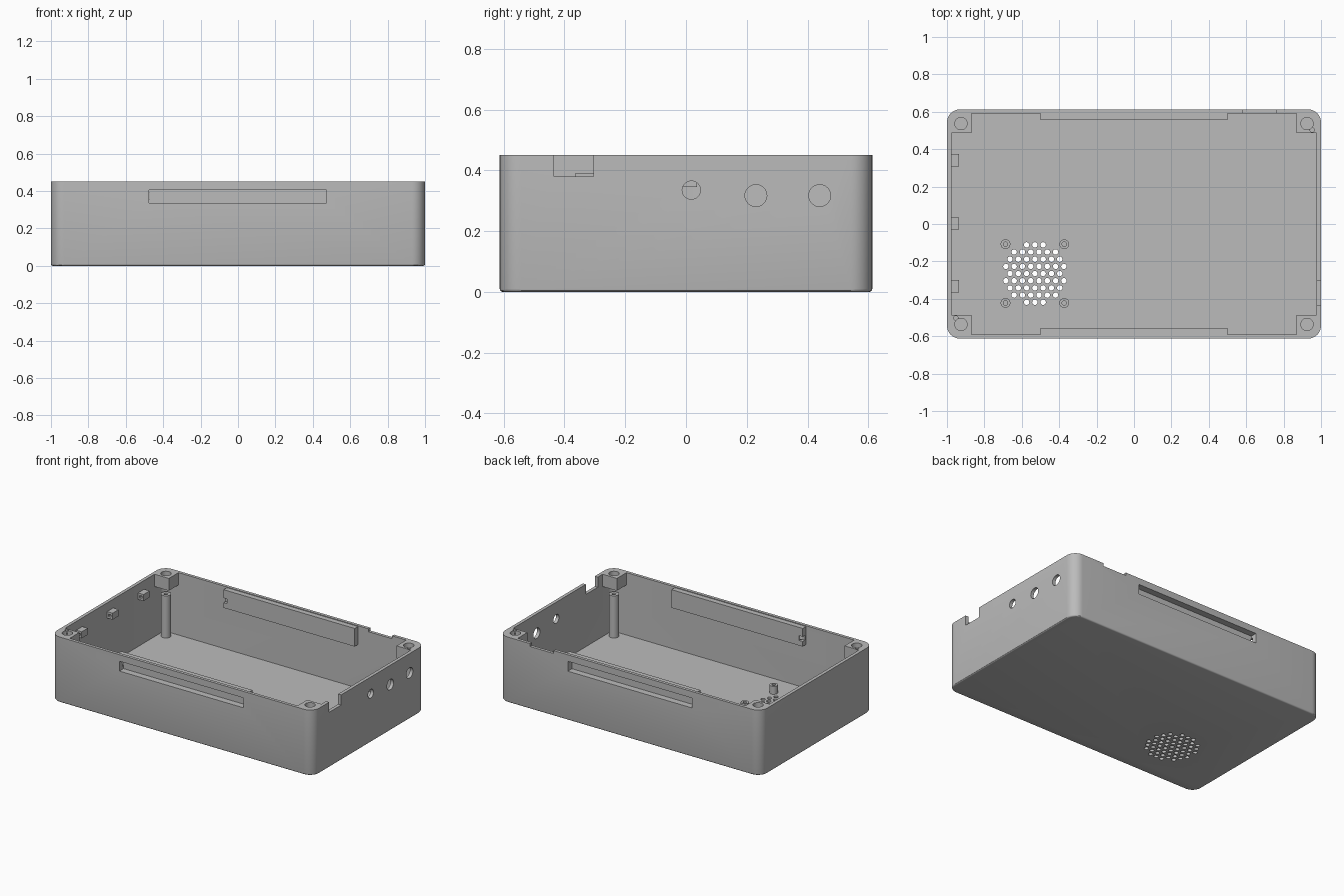
import bpy, bmesh, math
from mathutils import Matrix, Vector

if "Cube" in bpy.data.objects:
    bpy.data.objects.remove(bpy.data.objects["Cube"])

GREY = (0.5, 0.5, 0.5, 1)
mat = bpy.data.materials.new("grey plastic")
mat.use_nodes = True
mat.diffuse_color = GREY
mat.node_tree.nodes["Principled BSDF"].inputs["Base Color"].default_value = GREY

H, W, D = 0.45, 1.0, 0.613      # height, half width, half depth
IX, IY, FLOOR = 0.977, 0.592, 0.02


def make(name, bm):
    bmesh.ops.recalc_face_normals(bm, faces=bm.faces)
    me = bpy.data.meshes.new(name)
    bm.to_mesh(me)
    bm.free()
    me.materials.append(mat)
    ob = bpy.data.objects.new(name, me)
    bpy.context.collection.objects.link(ob)
    return ob


def add_box(bm, lo, hi):
    lo, hi = Vector(lo), Vector(hi)
    m = Matrix.Translation((lo + hi) / 2) @ Matrix.Diagonal((*(hi - lo), 1))
    bmesh.ops.create_cube(bm, size=1, matrix=m)


def add_tube(bm, centre, r, length, axis="Z", n=32):
    rot = Matrix.Rotation(math.pi / 2, 4, "Y") if axis == "X" else Matrix()
    bmesh.ops.create_cone(bm, cap_ends=True, segments=n, radius1=r, radius2=r,
                          depth=length, matrix=Matrix.Translation(centre) @ rot)


def box(name, lo, hi):
    bm = bmesh.new()
    add_box(bm, lo, hi)
    return make(name, bm)


def tube(name, x, y, z0, z1, r):
    bm = bmesh.new()
    add_tube(bm, (x, y, (z0 + z1) / 2), r, z1 - z0)
    return make(name, bm)


def rounded_prism(name, hx, hy, r, z0, z1, bottom=0):
    bm = bmesh.new()
    verts = []
    for k, (sx, sy) in enumerate([(1, 1), (-1, 1), (-1, -1), (1, -1)]):
        for i in range(9):
            a = (k + i / 8) * math.pi / 2
            verts.append(bm.verts.new((sx * (hx - r) + r * math.cos(a),
                                       sy * (hy - r) + r * math.sin(a), z0)))
    base = bm.faces.new(verts)
    ext = bmesh.ops.extrude_face_region(bm, geom=[base])
    top = [v for v in ext["geom"] if isinstance(v, bmesh.types.BMVert)]
    bmesh.ops.translate(bm, verts=top, vec=(0, 0, z1 - z0))
    if bottom:
        edges = [e for e in bm.edges if all(v.co.z < z0 + 1e-5 for v in e.verts)]
        bmesh.ops.bevel(bm, geom=edges, offset=bottom, segments=3, profile=0.5,
                        affect="EDGES")
    return make(name, bm)


def finish(ob, cutters=()):
    """Cut the object, bake the result and shade it."""
    for c in cutters:
        mod = ob.modifiers.new("cut", "BOOLEAN")
        mod.operation, mod.solver, mod.object = "DIFFERENCE", "EXACT", c
    if cutters:
        dg = bpy.context.evaluated_depsgraph_get()
        me = bpy.data.meshes.new_from_object(ob.evaluated_get(dg))
        ob.modifiers.clear()
        ob.data = me
        for c in cutters:
            bpy.data.objects.remove(c)
    bpy.ops.object.select_all(action="DESELECT")
    ob.select_set(True)
    bpy.context.view_layer.objects.active = ob
    bpy.ops.object.shade_smooth_by_angle(angle=math.radians(30))


def slot_cutter(s):
    y = sorted((s * 0.568, s * 0.7))
    return box("slot_cutter", (-0.475, y[0], 0.337), (0.472, y[1], 0.405))


# Case shell with cavity, long slots, port holes, rim notches and speaker grille
shell = rounded_prism("case_shell", W, D, 0.07, 0, H, bottom=0.01)
cavity = rounded_prism("cavity_cutter", IX, IY, 0.047, FLOOR, H + 0.1)
notches = bmesh.new()
add_box(notches, (0.9, -0.435, 0.38), (1.1, -0.305, 0.6))
add_box(notches, (0.58, 0.57, 0.43), (0.76, 0.7, 0.6))
ports = bmesh.new()
for y, z, r in [(0.0175, 0.335, 0.03), (0.23, 0.317, 0.036), (0.44, 0.317, 0.036)]:
    add_tube(ports, (1, y, z), r, 0.2, "X")
GX, GY, STEP = -0.53, -0.265, 0.0443
grille = bmesh.new()
for row in range(-4, 5):
    for col in range(-5, 6):
        dx = (col + 0.5 * (row % 2)) * STEP
        dy = row * STEP * math.sqrt(3) / 2
        if math.hypot(dx, dy) < 0.167:
            add_tube(grille, (GX + dx, GY + dy, 0), 0.0145, 0.1, n=16)
finish(shell, [cavity, make("notch_cutter", notches), make("port_cutter", ports),
               make("grille_cutter", grille), slot_cutter(-1), slot_cutter(1)])

# Slot housings inside the long walls, each with a small exit at one end
for s, side in ((-1, "front"), (1, "back")):
    y = sorted((s * 0.594, s * 0.556))
    rail = box(side + "_slot_housing", (-0.5, y[0], 0.32), (0.5, y[1], 0.445))
    y = sorted((s * 0.58, s * 0.5))
    exit_hole = box("exit_cutter", (-0.52, y[0], 0.355), (-0.474, y[1], 0.388))
    finish(rail, [slot_cutter(s), exit_hole])

# Corner screw blocks with posts below
for sx, sy in [(1, 1), (-1, 1), (-1, -1), (1, -1)]:
    side = ("back" if sy > 0 else "front") + ("_left" if sx > 0 else "_right")
    xs, ys = sorted((sx * 0.868, sx * 0.979)), sorted((sy * 0.487, sy * 0.593))
    block = box(side + "_screw_block", (xs[0], ys[0], 0.365), (xs[1], ys[1], H))
    cx, cy = sx * 0.925, sy * 0.537
    cuts = [tube("screw_cutter", cx, cy, 0.39, 0.5, 0.033)]
    if sx == sy:
        cuts.append(tube("pin_cutter", sx * 0.953, sy * 0.503, 0.42, 0.5, 0.012))
    finish(block, cuts)
    post = tube(side + "_post", cx, cy, FLOOR - 0.005, 0.31, 0.032)
    finish(post, [tube("post_cutter", cx, cy, 0.25, 0.4, 0.013)])

# Speaker standoffs around the grille
for i, (sx, sy) in enumerate([(1, 1), (-1, 1), (-1, -1), (1, -1)]):
    x, y = GX + sx * 0.157, GY + sy * 0.157
    finish(tube(f"speaker_standoff_{i + 1}", x, y, FLOOR - 0.005, 0.075, 0.026),
           [tube("standoff_cutter", x, y, 0.03, 0.2, 0.012)])

# Small clips on the right wall
for i, y in enumerate((-0.333, 0.003, 0.34)):
    clip = box(f"wall_clip_{i + 1}", (-0.98, y - 0.033, 0.345), (-0.935, y + 0.033, 0.39))
    finish(clip, [box("clip_cutter", (-0.965, y - 0.05, 0.36), (-0.946, y + 0.02, 0.375))])
